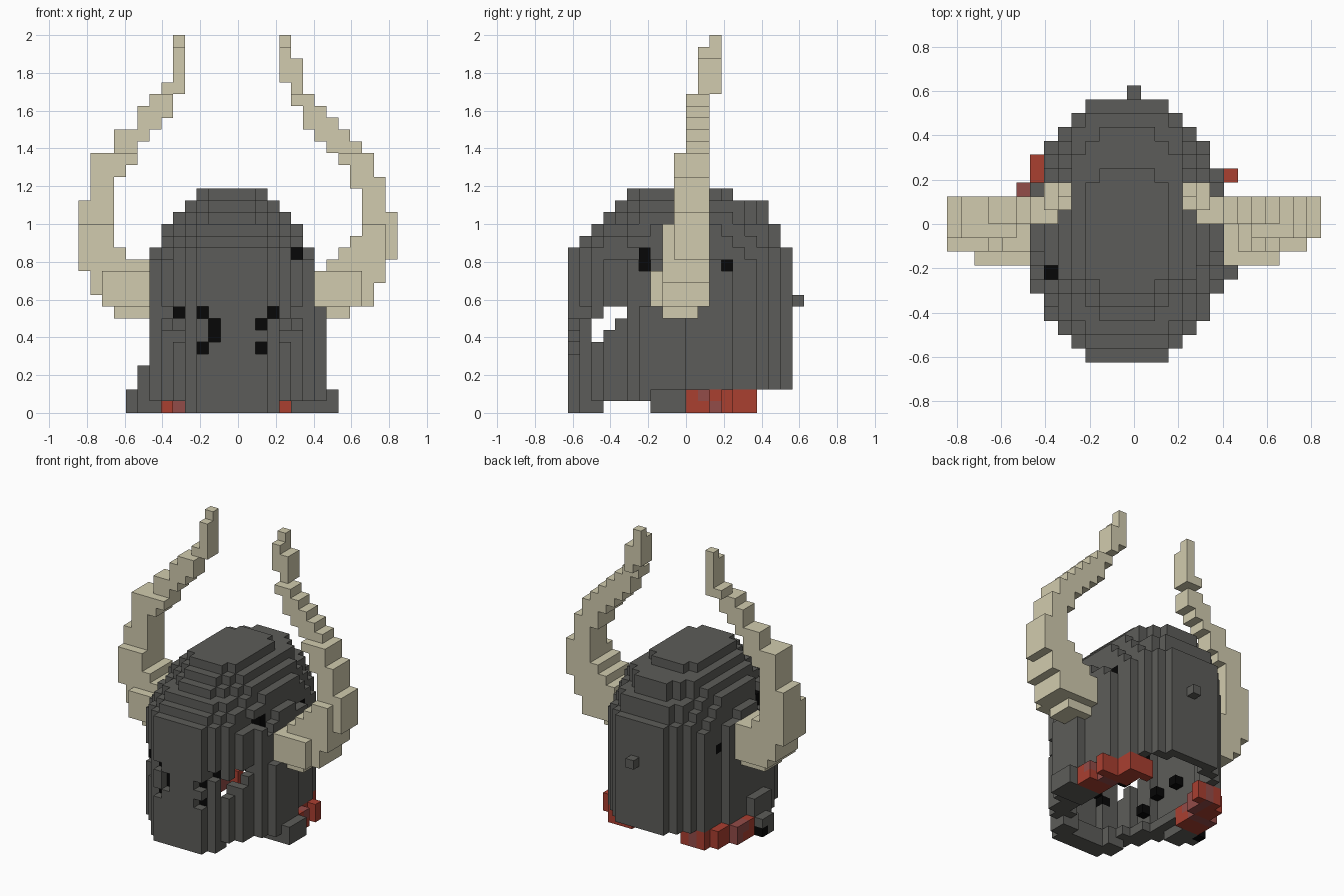
import bpy
import bmesh

if "Cube" in bpy.data.objects:
    bpy.data.objects.remove(bpy.data.objects["Cube"])

U = 1 / 16                                # edge of one block
ORIGIN = (-27 * U / 2, -20 * U / 2, 0)    # corner of block (0, 0, 0)
MID = 13                                  # helmet symmetry plane, in blocks


def material(name, rgb):
    m = bpy.data.materials.new(name)
    m.diffuse_color = (*rgb, 1)
    m.use_nodes = True
    bsdf = m.node_tree.nodes["Principled BSDF"]
    bsdf.inputs["Base Color"].default_value = (*rgb, 1)
    bsdf.inputs["Roughness"].default_value = 0.9
    return m


IRON = material("dark iron", (0.108, 0.108, 0.1))
BONE = material("horn bone", (0.64, 0.6, 0.425))
RED = material("red lining", (0.4, 0.05, 0.03))
DULL = material("dull red", (0.29, 0.072, 0.065))
BLACK = material("black", (0.002, 0.002, 0.002))

# Each side: direction and the four block corners around it
SIDES = {
    (1, 0, 0): ((1, 0, 0), (1, 1, 0), (1, 1, 1), (1, 0, 1)),
    (-1, 0, 0): ((0, 0, 0), (0, 0, 1), (0, 1, 1), (0, 1, 0)),
    (0, 1, 0): ((0, 1, 0), (0, 1, 1), (1, 1, 1), (1, 1, 0)),
    (0, -1, 0): ((0, 0, 0), (1, 0, 0), (1, 0, 1), (0, 0, 1)),
    (0, 0, 1): ((0, 0, 1), (1, 0, 1), (1, 1, 1), (0, 1, 1)),
    (0, 0, -1): ((0, 0, 0), (0, 1, 0), (1, 1, 0), (1, 0, 0)),
}


def build_part(name, cells, mat, occupied):
    """Make one mesh from the outer faces of a set of blocks."""
    bm = bmesh.new()
    verts = {}
    for c in sorted(cells):
        for d, corners in SIDES.items():
            if tuple(a + b for a, b in zip(c, d)) in occupied:
                continue
            loop = []
            for q in corners:
                p = tuple(a + b for a, b in zip(c, q))
                if p not in verts:
                    verts[p] = bm.verts.new([o + U * a for o, a in zip(ORIGIN, p)])
                loop.append(verts[p])
            bm.faces.new(loop)
    mesh = bpy.data.meshes.new(name)
    bm.to_mesh(mesh)
    bm.free()
    mesh.materials.append(mat)
    bpy.context.collection.objects.link(bpy.data.objects.new(name, mesh))


def ellipse(k, a, b, cy):
    """Blocks of layer k whose centres lie in an ellipse."""
    return {(i, j, k) for i in range(27) for j in range(20)
            if ((i + 0.5 - MID) / a) ** 2 + ((j + 0.5 - cy) / b) ** 2 <= 1}


def box(i0, i1, j0, j1, k0, k1):
    """Inclusive range of blocks."""
    return {(i, j, k) for i in range(i0, i1 + 1)
            for j in range(j0, j1 + 1) for k in range(k0, k1 + 1)}


def mirrored(cells):
    return cells | {(25 - i, j, k) for i, j, k in cells}


# Helmet: straight wall below, domed layers above (half width, half depth, centre)
WALL = (7.3, 9.8, 9.5)
DOME = {13: (6.6, 9.8, 9.5), 14: (6.4, 8.9, 9.5), 15: (5.9, 8.3, 10),
        16: (5.3, 7.3, 10), 17: (4.4, 6.8, 10.5), 18: (3.4, 4.9, 9.5)}
helmet = set()
for k in range(19):
    helmet |= ellipse(k, *DOME.get(k, WALL))

# Cavity, with a thicker rim at the bottom
for k in range(17):
    a, b, cy = DOME.get(k + 1, WALL)
    wall = 2.2 if k < 2 else 1.2
    helmet -= ellipse(k, a - wall, b - wall, cy)

# Lower edge: trimmed behind, lifted between brow and cheeks
helmet -= box(0, 26, 16, 19, 0, 1)
helmet -= box(0, 26, 3, 6, 0, 0)
helmet -= mirrored(box(17, 26, 0, 2, 0, 0))
helmet -= box(7, 7, 7, 9, 0, 0)

# Flatter right rear flank and left brow
helmet -= box(6, 6, 13, 13, 2, 12)
helmet -= box(18, 18, 3, 5, 13, 13)

# Side flare at the bottom, wider on the right
helmet |= box(5, 5, 7, 9, 0, 3) | box(4, 4, 8, 9, 0, 1)
helmet |= box(20, 20, 6, 9, 1, 8) | box(18, 21, 7, 9, 0, 1)

# Nub on the back
helmet.add((13, 19, 9))

# Slanted eye openings at the front corners
helmet -= mirrored(box(16, 17, 2, 2, 6, 7) | box(17, 18, 3, 3, 7, 7)
                   | box(17, 19, 3, 4, 8, 8))

# Red lining along the rear lower edge, slightly proud of the wall
lining = {c for c in helmet if 10 <= c[1] <= 15 and c[2] <= 1}
helmet -= lining
lining |= box(5, 5, 10, 12, 0, 1) | box(6, 6, 13, 14, 0, 1)
lining |= box(20, 20, 10, 11, 0, 1) | box(20, 20, 13, 13, 0, 1)
dull = {c for c in lining if c[1] in (11, 12) and c[2] == (c[1] == 11)}
dull |= {c for c in lining if c[0] == 8 or c[0] == 5 and c[1] == 12}
lining -= dull

# Horns: first and last block across for each layer from 8 upward
RIGHT_HORN = [(3, 5), (2, 5), (1, 5), (1, 5), (0, 5), (0, 3), (0, 2), (0, 2),
              (0, 2), (0, 2), (1, 2), (1, 2), (1, 3), (1, 4), (3, 4), (3, 5),
              (5, 6), (5, 7), (6, 7), (7, 8), (8, 8), (8, 8), (8, 8), (8, 8)]
LEFT_HORN = [(20, 22), (20, 24), (20, 24), (20, 25), (21, 25), (22, 26), (23, 26), (24, 26),
             (24, 26), (24, 25), (24, 25), (23, 25), (23, 24), (22, 24), (21, 23), (20, 22),
             (19, 21), (19, 20), (18, 19), (18, 18), (17, 18), (17, 18), (17, 17), (17, 17)]
FRONT_REACH = {7: 11, 8: 13}              # the front rows stop short of the outer bend


def horn_depth(k):
    for top, span in ((8, (8, 10)), (11, (7, 11)), (15, (8, 11)),
                      (21, (9, 11)), (26, (10, 11)), (30, (11, 12))):
        if k <= top:
            return span
    return 12, 12


def horn(rows):
    cells = set()
    for k, (i0, i1) in enumerate(rows, 8):
        cells |= box(i0, i1, *horn_depth(k), k, k)
    return {c for c in cells - helmet
            if abs(c[0] + 0.5 - MID) < FRONT_REACH.get(c[1], 14)}


right_horn, left_horn = horn(RIGHT_HORN), horn(LEFT_HORN)

# Black marks around the eyes, sunk one block into the face
eyes = {(8, 2, 8), (10, 1, 8), (11, 1, 7), (11, 1, 6), (10, 1, 5),
        (16, 2, 8), (15, 1, 7), (15, 1, 5)}
helmet -= eyes | {(i, j - 1, k) for i, j, k in eyes}

# Black pads inside the helmet, behind the eyes and on the right cheek
pads = mirrored(box(17, 17, 5, 5, 8, 9)) | {(8, 5, 3), (7, 6, 5), (7, 9, 5)}
helmet -= pads

# Black sockets around the horn roots, sunk one block into the wall
helmet -= {(19, 6, 12), (6, 6, 12), (19, 13, 12), (7, 6, 14)}
sockets = {(18, 6, 12), (18, 6, 13), (18, 13, 12), (7, 6, 12), (7, 6, 13),
           (7, 13, 10), (4, 9, 0)}
helmet -= sockets

parts = [("helmet_shell", helmet, IRON), ("neck_lining", lining, RED),
         ("neck_lining_worn", dull, DULL), ("horn_right", right_horn, BONE),
         ("horn_left", left_horn, BONE), ("eye_marks", eyes, BLACK),
         ("inner_pads", pads, BLACK), ("horn_sockets", sockets, BLACK)]
occupied = set().union(*(cells for _, cells, _ in parts))
for name, cells, mat in parts:
    build_part(name, cells, mat, occupied)
